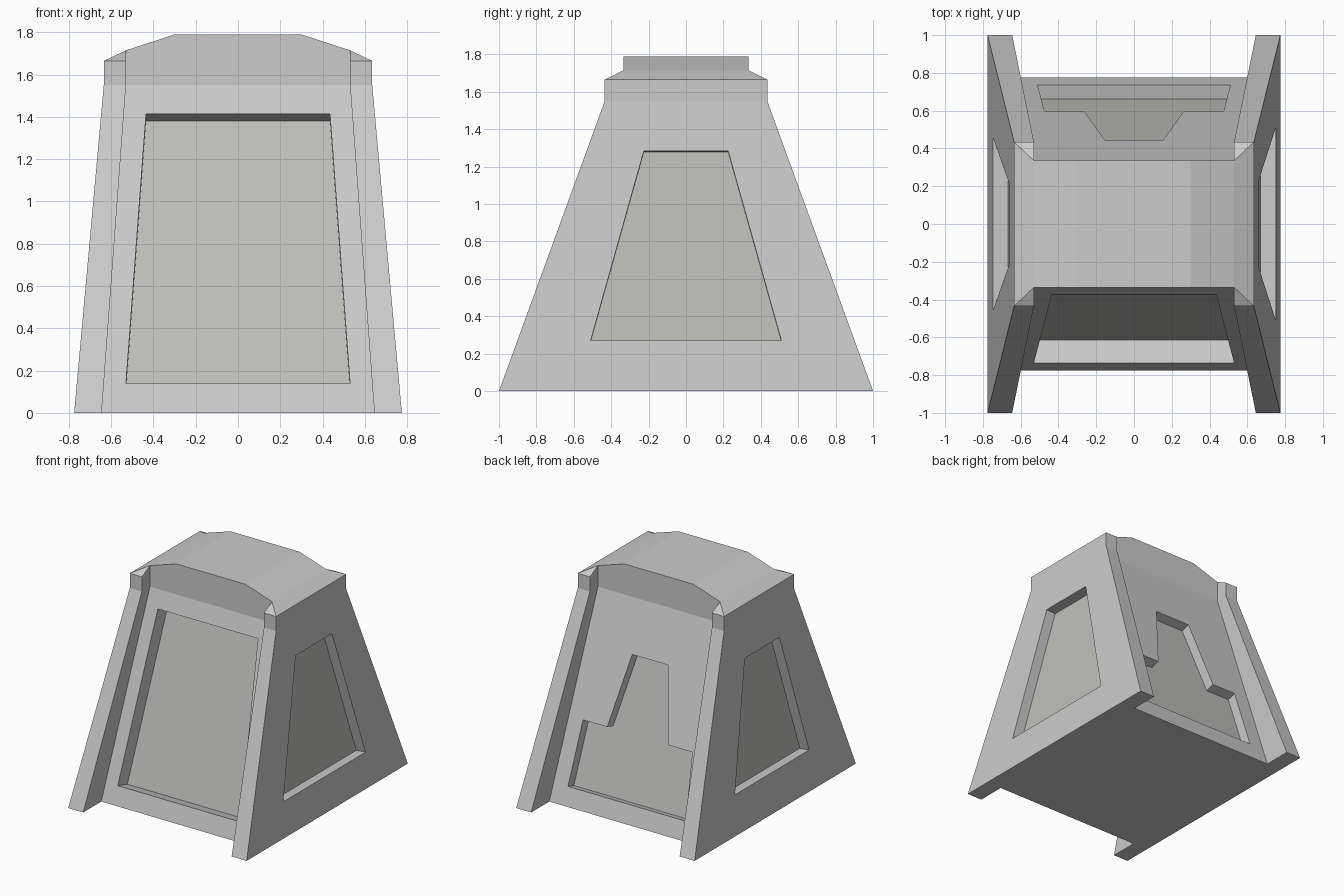
import bpy, bmesh
from mathutils import Vector

if "Cube" in bpy.data.objects:
    bpy.data.objects.remove(bpy.data.objects["Cube"])


def make_object(name, bm):
    bmesh.ops.remove_doubles(bm, verts=bm.verts, dist=1e-5)
    bmesh.ops.recalc_face_normals(bm, faces=bm.faces)
    mesh = bpy.data.meshes.new(name)
    bm.to_mesh(mesh)
    bm.free()
    obj = bpy.data.objects.new(name, mesh)
    bpy.context.collection.objects.link(obj)
    return obj


def loft(name, rings):
    """Closed skin through polygon rings with equal point counts."""
    bm = bmesh.new()
    vs = [[bm.verts.new(p) for p in ring] for ring in rings]
    n = len(rings[0])
    for a, b in zip(vs, vs[1:]):
        for i in range(n):
            j = (i + 1) % n
            bm.faces.new((a[i], a[j], b[j], b[i]))
    bm.faces.new(vs[0])
    bm.faces.new(vs[-1])
    return make_object(name, bm)


def rect(x0, x1, y, z):
    return [(x0, -y, z), (x1, -y, z), (x1, y, z), (x0, y, z)]


def combine(target, other, operation):
    mod = target.modifiers.new(operation.title(), 'BOOLEAN')
    mod.operation = operation
    mod.solver = 'EXACT'
    mod.object = other
    bpy.context.view_layer.objects.active = target
    bpy.ops.object.modifier_apply(modifier=mod.name)
    bpy.data.objects.remove(other, do_unlink=True)


# Central body with a shallow faceted roof
body = loft("tower_body", [rect(-x, x, y, z) for x, y, z in (
    (0.665, 0.775, 0), (0.55, 0.335, 1.55), (0.55, 0.335, 1.70),
    (0.53, 0.335, 1.715), (0.30, 0.335, 1.79))])

# Leaning side slabs, each top hipped into the roof
for s in (-1, 1):
    slab = loft("side_slab", [rect(s * a, s * b, y, z) for a, b, y, z in (
        (0.645, 0.775, 1.0, 0), (0.53, 0.635, 0.435, 1.55),
        (0.53, 0.635, 0.435, 1.665), (0.53, 0.53, 0.335, 1.715))])
    combine(body, slab, 'UNION')

# Darker recessed panels
dark = bpy.data.materials.new("panel_grey")
dark.diffuse_color = (0.52, 0.52, 0.50, 1)
dark.use_nodes = True
dark.node_tree.nodes["Principled BSDF"].inputs["Base Color"].default_value = dark.diffuse_color


def recess(name, axis, s, base, lean, half, depth):
    """Sink a mirrored outline (half width, z) square into a leaning wall."""
    outline = half + [(-u, z) for u, z in reversed(half)]
    normal, pts = Vector((0, 0, lean)), []
    normal[axis] = s
    normal.normalize()
    for u, z in outline:
        p = Vector((u, u, z))
        p[axis] = s * (base - lean * z)
        pts.append(p)
    cutter = loft(name + "_cutter", [[p + normal * 0.05 for p in pts],
                                     [p - normal * depth for p in pts]])
    combine(body, cutter, 'DIFFERENCE')
    bm = bmesh.new()
    face = bm.faces.new([bm.verts.new(p - normal * (depth - 0.002)) for p in pts])
    face.normal_update()
    flip = face.normal.dot(normal) < 0
    panel = make_object(name, bm)
    if (panel.data.polygons[0].normal.dot(normal) < 0):
        panel.data.flip_normals()
    panel.data.materials.append(dark)


wall, side = 0.44 / 1.55, 0.14 / 1.55
recess("front_panel", 1, -1, 0.775, wall, [(0.53, 0.14), (0.435, 1.415)], 0.127)
recess("back_panel", 1, 1, 0.775, wall,
       [(0.51, 0.14), (0.475, 0.62), (0.265, 0.62), (0.155, 1.16)], 0.078)
recess("right_panel", 0, 1, 0.775, side, [(0.51, 0.27), (0.225, 1.285)], 0.083)
recess("left_panel", 0, -1, 0.775, side, [(0.46, 0.305), (0.215, 1.26)], 0.083)
